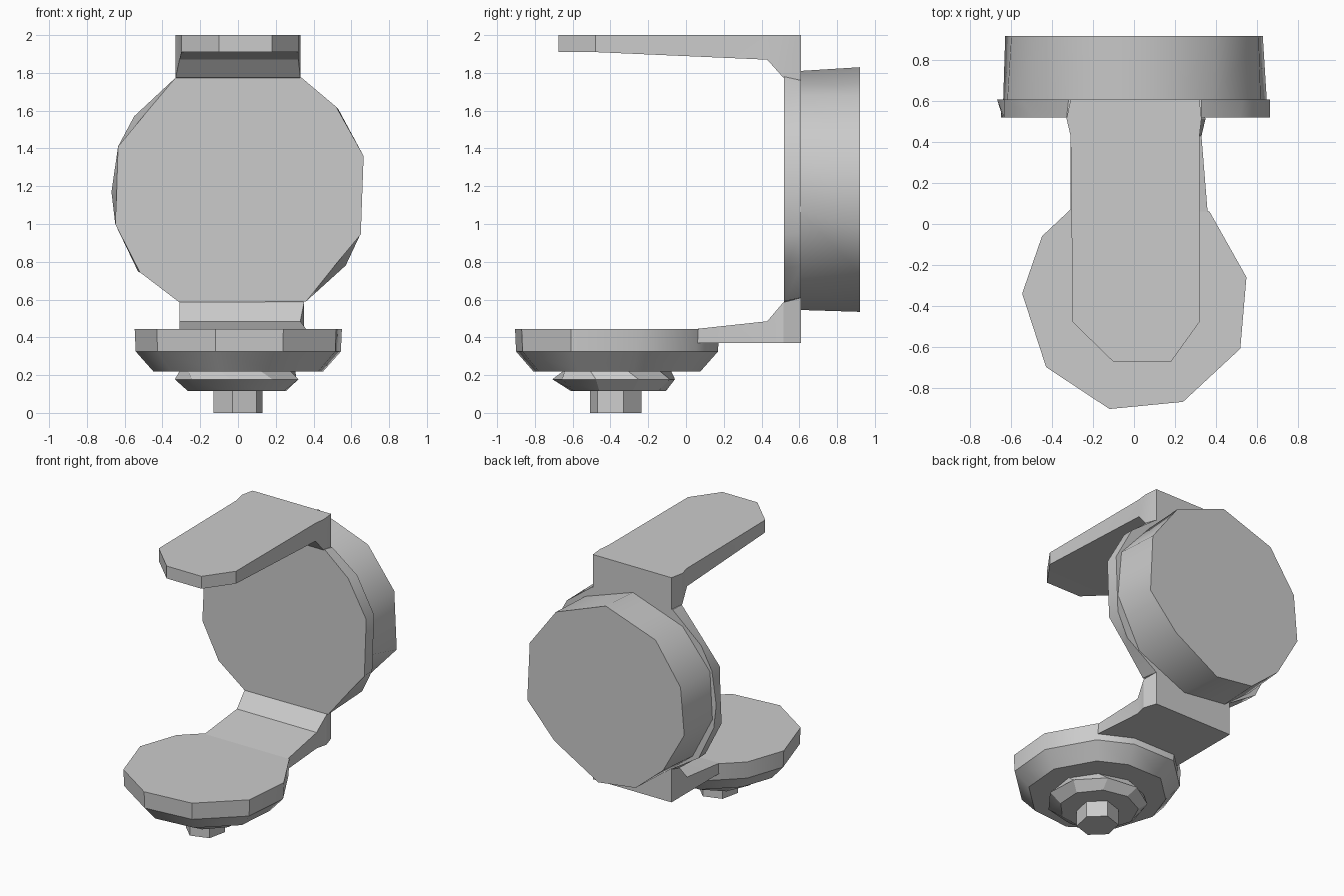
import bpy, bmesh, math

cube = bpy.data.objects.get("Cube")
if cube:
    bpy.data.objects.remove(cube, do_unlink=True)

# Single flat grey
grey = bpy.data.materials.new("plain_grey")
grey.use_nodes = True
GREY = (0.6, 0.6, 0.6, 1.0)
grey.diffuse_color = GREY
grey.node_tree.nodes["Principled BSDF"].inputs["Base Color"].default_value = GREY


def loft(name, rings, angle=35):
    """Skin a closed solid through rings with equal point counts."""
    bm = bmesh.new()
    loops = [[bm.verts.new(p) for p in ring] for ring in rings]
    n = len(loops[0])
    for a, b in zip(loops, loops[1:]):
        for i in range(n):
            j = (i + 1) % n
            bm.faces.new((a[i], a[j], b[j], b[i]))
    bm.faces.new(loops[0][::-1])
    bm.faces.new(loops[-1])
    bmesh.ops.recalc_face_normals(bm, faces=bm.faces)
    mesh = bpy.data.meshes.new(name)
    bm.to_mesh(mesh)
    bm.free()
    mesh.materials.append(grey)
    obj = bpy.data.objects.new(name, mesh)
    bpy.context.collection.objects.link(obj)
    bpy.ops.object.select_all(action='DESELECT')
    obj.select_set(True)
    bpy.context.view_layer.objects.active = obj
    bpy.ops.object.shade_smooth_by_angle(angle=math.radians(angle))
    return obj


def at_y(points, y):
    return [(x, y, z) for x, z in points]


def at_z(points, z, scale=1.0, cy=-0.37):
    return [(x * scale, cy + (y - cy) * scale, z) for x, y in points]


def box_section(y, x0, x1, z0, z1):
    return [(x0, y, z0), (x1, y, z0), (x1, y, z1), (x0, y, z1)]


def ngon(n, rx, ry, cy, turn=0.0):
    return [(rx * math.cos(turn + math.tau * i / n),
             cy + ry * math.sin(turn + math.tau * i / n)) for i in range(n)]


# Upper arm: flat tongue with a bevelled root
loft("upper_arm", [
    box_section(-0.675, -0.10, 0.18, 1.91, 2.0),
    box_section(-0.48, -0.30, 0.32, 1.91, 2.0),
    box_section(0.43, -0.31, 0.32, 1.87, 2.0),
    box_section(0.515, -0.33, 0.33, 1.775, 2.0),
    box_section(0.61, -0.31, 0.32, 1.76, 2.0),
], 25)

# Lower arm: carries the bowl
loft("lower_arm", [
    box_section(0.0, -0.31, 0.36, 0.37, 0.44),
    box_section(0.06, -0.31, 0.36, 0.37, 0.445),
    box_section(0.43, -0.31, 0.33, 0.37, 0.485),
    box_section(0.515, -0.31, 0.35, 0.37, 0.585),
    box_section(0.61, -0.31, 0.32, 0.37, 0.61),
], 25)

# Round front plate
plate_front = [(-0.33, 1.775), (-0.49, 1.585), (-0.635, 1.41), (-0.642, 1.18),
               (-0.65, 1.0), (-0.52, 0.745), (-0.31, 0.585), (0.36, 0.59),
               (0.5, 0.765), (0.65, 0.945), (0.665, 1.36), (0.52, 1.62),
               (0.33, 1.78)]
plate_back = [(-0.32, 1.77), (-0.55, 1.57), (-0.635, 1.41), (-0.67, 1.17),
              (-0.65, 1.0), (-0.53, 0.75), (-0.31, 0.61), (0.32, 0.61),
              (0.57, 0.78), (0.65, 0.95), (0.665, 1.36), (0.53, 1.61),
              (0.33, 1.76)]
loft("front_plate", [at_y(plate_front, 0.52), at_y(plate_back, 0.61)])

# Thick rear disc
disc_front = [(0.0, 1.81), (0.38, 1.68), (0.62, 1.41), (0.65, 1.07),
              (0.47, 0.72), (0.08, 0.545), (-0.27, 0.585), (-0.48, 0.75),
              (-0.64, 1.06), (-0.62, 1.4), (-0.4, 1.67)]
disc_back = [(0.0, 1.83), (0.40, 1.68), (0.61, 1.40), (0.63, 0.98),
             (0.41, 0.74), (0.06, 0.535), (-0.24, 0.575), (-0.46, 0.76),
             (-0.63, 1.06), (-0.60, 1.40), (-0.40, 1.69)]
loft("rear_disc", [at_y(disc_front, 0.60), at_y(disc_back, 0.92)], 40)

# Shallow bowl with a chamfered underside
bowl = [(0.55, -0.26), (0.37, 0.06), (0.14, 0.175), (-0.2, 0.175),
        (-0.45, -0.06), (-0.547, -0.34), (-0.43, -0.70), (-0.12, -0.905),
        (0.24, -0.87), (0.52, -0.61)]
loft("bowl", [at_z(bowl, 0.445), at_z(bowl, 0.325, 0.99), at_z(bowl, 0.22, 0.82)])

# Faceted hub below the bowl
loft("hub", [
    at_z(ngon(9, 0.31, 0.29, -0.37, 0.2), 0.225),
    at_z(ngon(9, 0.335, 0.33, -0.38, 0.4), 0.178),
    at_z(ngon(9, 0.265, 0.255, -0.36, 0.3), 0.115),
], 25)

# Short six-sided stem
stem = ngon(6, 0.135, 0.14, -0.373, 0.3)
loft("stem", [at_z(stem, 0.13), at_z(stem, 0.0)], 25)
